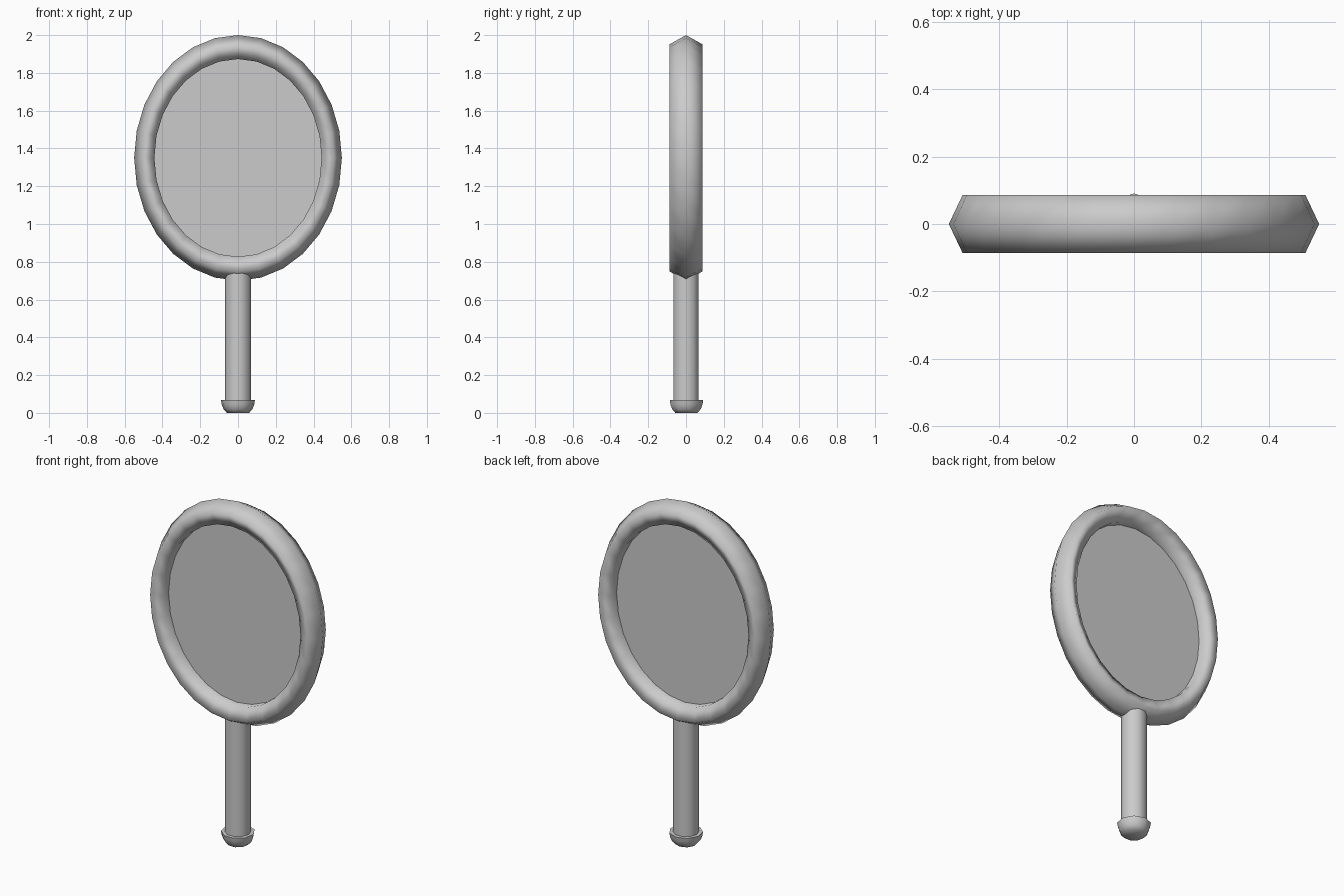
import bpy, bmesh
from math import radians, pi, sin, cos

if "Cube" in bpy.data.objects:
    bpy.data.objects.remove(bpy.data.objects["Cube"])

CENTRE = (0, 0, 1.35)
OVAL = 0.846   # width of the oval relative to its height
SIDES = 28


def finish(name, scale=(1, 1, 1), angle=None):
    ob = bpy.context.object
    ob.name = name
    ob.scale = scale
    if angle is None:
        bpy.ops.object.shade_smooth()
    else:
        bpy.ops.object.shade_smooth_by_angle(angle=radians(angle))
    return ob


# oval frame: five-sided tube, deepened front to back
bpy.ops.mesh.primitive_torus_add(
    major_segments=SIDES, minor_segments=5, major_radius=0.58,
    minor_radius=0.07, location=CENTRE, rotation=(pi / 2, 0, 0))
finish("frame", (OVAL, 1, 1.3))

# thin glass, its rim buried in the frame
bpy.ops.mesh.primitive_cylinder_add(
    vertices=SIDES, radius=0.535, depth=0.02,
    location=CENTRE, rotation=(pi / 2, 0, 0))
finish("glass", (OVAL, 1, 1), 30)

# handle, running up into the frame
bpy.ops.mesh.primitive_cylinder_add(
    vertices=10, radius=0.07, depth=0.74,
    location=(0, 0, 0.41), rotation=(0, 0, pi / 2))
finish("handle", angle=50)

# rounded end knob, widest at its flat top
profile = [(0.06, 0.0), (0.078, 0.02), (0.087, 0.043), (0.091, 0.067)]
n = 9
bm = bmesh.new()
rings = [[bm.verts.new((r * sin(2 * pi * i / n), r * cos(2 * pi * i / n), z))
          for i in range(n)] for r, z in profile]
for a, b in zip(rings, rings[1:]):
    for i in range(n):
        j = (i + 1) % n
        bm.faces.new((a[i], a[j], b[j], b[i]))
bm.faces.new(rings[0])
bm.faces.new(rings[-1])
bmesh.ops.recalc_face_normals(bm, faces=bm.faces)
mesh = bpy.data.meshes.new("end_knob")
bm.to_mesh(mesh)
bm.free()
knob = bpy.data.objects.new("end_knob", mesh)
bpy.context.collection.objects.link(knob)
bpy.ops.object.select_all(action='DESELECT')
bpy.context.view_layer.objects.active = knob
knob.select_set(True)
finish("end_knob", angle=65)
